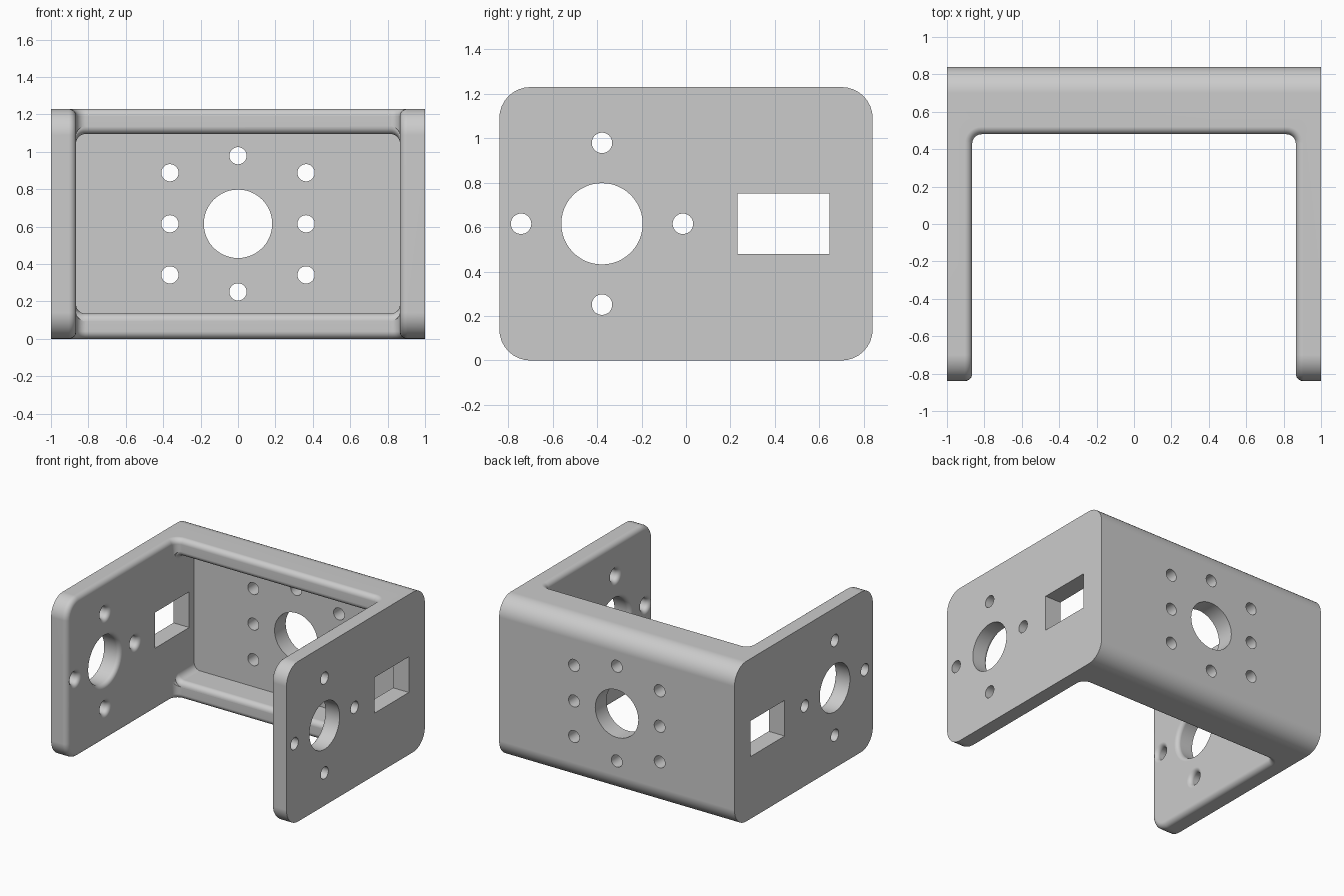
import bpy, bmesh, math
from mathutils import Vector

cube = bpy.data.objects.get("Cube")
if cube:
    bpy.data.objects.remove(cube, do_unlink=True)

INNER = 0.865      # inner face of the side plates
LIP = 0.48         # front of the top and bottom flanges
WALL = 0.705       # inner face of the back wall
MID = 0.615        # half of the height
FILLET = 0.04
QUARTER = [math.radians(90 * i / 8) for i in range(9)]


def rounded(hw, hh, r):
    """Rounded rectangle outline, centred on the origin."""
    pts = []
    for turn, sx, sy in ((0, 1, 1), (1, -1, 1), (2, -1, -1), (3, 1, -1)):
        for a in QUARTER:
            a += turn * math.pi / 2
            pts.append((sx * (hw - r) + r * math.cos(a), sy * (hh - r) + r * math.sin(a)))
    return pts


def circle(r, n=48):
    return [(r * math.cos(math.tau * i / n), r * math.sin(math.tau * i / n)) for i in range(n)]


def loft(bm, axis, centre, sections):
    """Closed solid through (position, outline) sections along an axis."""
    rings = []
    for pos, outline in sections:
        ring = []
        for u, v in outline:
            co = [u + centre[0], v + centre[1]]
            co.insert("xyz".index(axis), pos)
            ring.append(bm.verts.new(Vector(co)))
        rings.append(ring)
    for a, b in zip(rings, rings[1:]):
        for i in range(len(a)):
            j = (i + 1) % len(a)
            bm.faces.new((a[i], a[j], b[j], b[i]))
    bm.faces.new(rings[0])
    bm.faces.new(rings[-1])


def make_object(name, bm):
    bmesh.ops.recalc_face_normals(bm, faces=bm.faces)
    mesh = bpy.data.meshes.new(name)
    bm.to_mesh(mesh)
    bm.free()
    obj = bpy.data.objects.new(name, mesh)
    bpy.context.collection.objects.link(obj)
    return obj


def cut(target, bm):
    cutter = make_object("cutter", bm)
    cutter.hide_render = True
    mod = target.modifiers.new("cut", 'BOOLEAN')
    mod.operation, mod.solver, mod.object = 'DIFFERENCE', 'EXACT', cutter
    bpy.context.view_layer.objects.active = target
    bpy.ops.object.modifier_apply(modifier=mod.name)
    bpy.data.objects.remove(cutter, do_unlink=True)


# Solid block with rounded side outline
bm = bmesh.new()
outline = rounded(0.84, MID, 0.14)
loft(bm, 'x', (0, MID), [(-1, outline), (1, outline)])
bracket = make_object("bracket", bm)

# Opening between the side plates
bm = bmesh.new()
outline = rounded(INNER, 1, 0.05)
loft(bm, 'z', (0, LIP - 1), [(-0.3, outline), (1.5, outline)])
cut(bracket, bm)

# Fillet around the rim of the opening
bm = bmesh.new()
bm.from_mesh(bracket.data)
rim = [e for e in bm.edges if len(e.link_faces) == 2
       and e.calc_face_angle() > 1 and all(abs(v.co.x) < 0.9 for v in e.verts)]
bmesh.ops.bevel(bm, geom=rim, offset=FILLET, segments=6, profile=0.5, affect='EDGES')
bm.to_mesh(bracket.data)
bm.free()

# Pocket in the back wall, flared where it meets the flanges
bm = bmesh.new()
sections = [(WALL, 0)]
sections += [(LIP + FILLET * (1 - math.sin(a)), FILLET * (1 - math.cos(a))) for a in QUARTER]
sections.append((LIP - 0.06, FILLET))
loft(bm, 'y', (0, MID),
     [(y, rounded(INNER + 0.001, 0.48 + grow, 0.05)) for y, grow in sections])
cut(bracket, bm)

# Holes through the side plates, flared on the inside, and the back wall
bm = bmesh.new()
SMALL, LARGE, PITCH, FLARE = 0.046, 0.183, 0.364, 0.032
half = [(1.1, 0)] + [(INNER + FLARE * (1 - math.sin(a)), FLARE * (1 - math.cos(a)))
                     for a in QUARTER]
flare = half + [(-x, g) for x, g in reversed(half)]
side_holes = [(0, 0, LARGE)]
side_holes += [(s * PITCH, 0, SMALL) for s in (-1, 1)] + [(0, s * PITCH, SMALL) for s in (-1, 1)]
for dy, dz, r in side_holes:
    loft(bm, 'x', (dy - 0.378, dz + MID), [(x, circle(r + g)) for x, g in flare])

back_holes = [(0, 0, LARGE)] + [(0, s * PITCH, SMALL) for s in (-1, 1)]
back_holes += [(s * PITCH, k * 0.273, SMALL) for s in (-1, 1) for k in (-1, 0, 1)]
for dx, dz, r in back_holes:
    loft(bm, 'y', (dx, dz + MID), [(0.67, circle(r)), (1, circle(r))])

# Rectangular windows in the side plates
window = [(sy * 0.207, sz * 0.137) for sy, sz in ((1, 1), (-1, 1), (-1, -1), (1, -1))]
loft(bm, 'x', (0.438, MID), [(-1.1, window), (1.1, window)])
cut(bracket, bm)

# Plain grey finish
grey = bpy.data.materials.new("plain_grey")
grey.use_nodes = True
colour = (0.6, 0.6, 0.6, 1)
grey.diffuse_color = colour
grey.node_tree.nodes["Principled BSDF"].inputs["Base Color"].default_value = colour
bracket.data.materials.clear()
bracket.data.materials.append(grey)

bpy.ops.object.select_all(action='DESELECT')
bracket.select_set(True)
bpy.context.view_layer.objects.active = bracket
bpy.ops.object.shade_smooth_by_angle(angle=math.radians(30))
weighted = bracket.modifiers.new("even_shading", 'WEIGHTED_NORMAL')
weighted.keep_sharp = True
